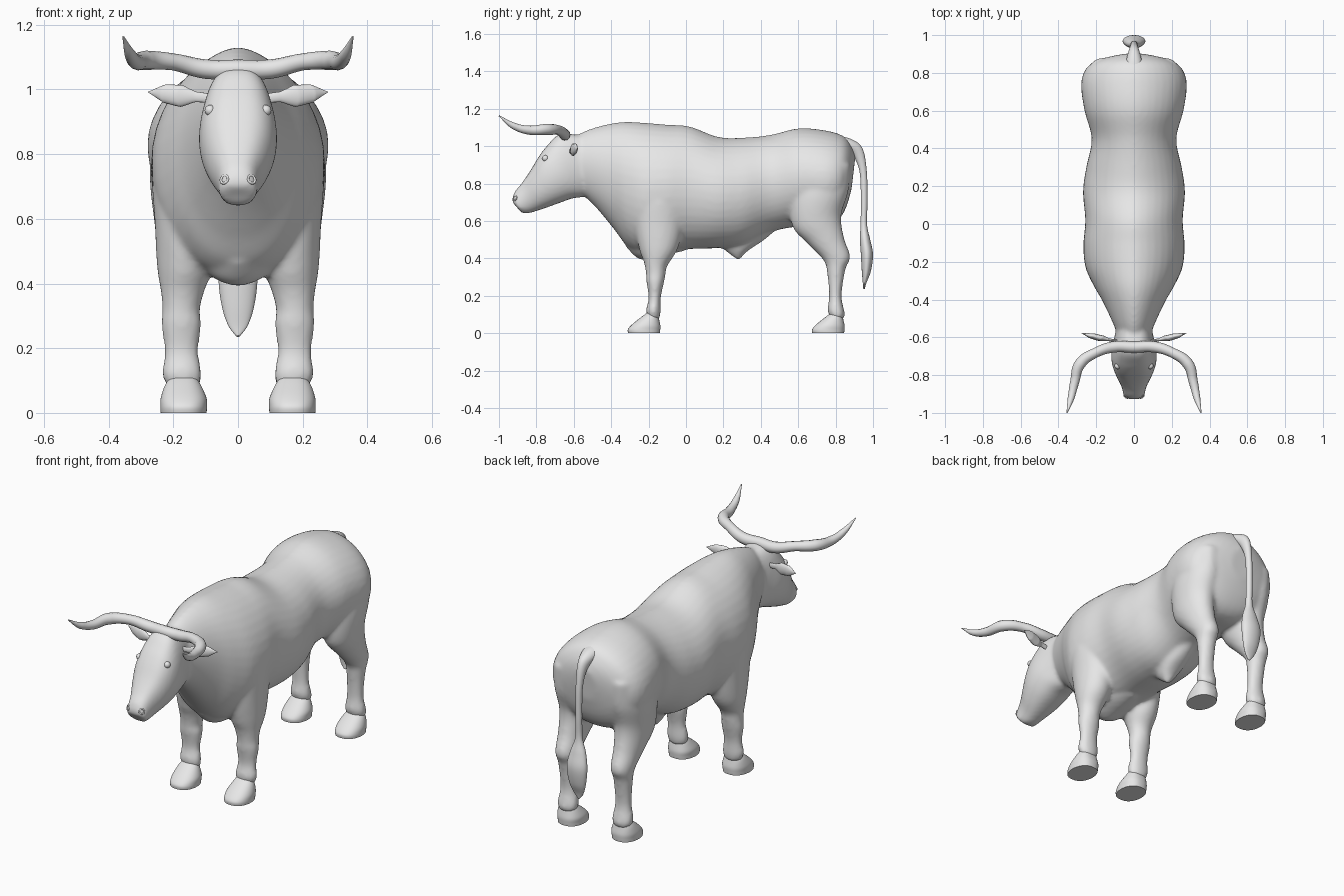
import bpy, bmesh, math

cube = bpy.data.objects.get("Cube")
if cube:
    bpy.data.objects.remove(cube, do_unlink=True)

hide = bpy.data.materials.new("pale_grey")
hide.use_nodes = True
hide.diffuse_color = (0.8, 0.8, 0.8, 1)
hide.node_tree.nodes["Principled BSDF"].inputs["Base Color"].default_value = (0.8, 0.8, 0.8, 1)

SIDES = 40
STEPS = 6


def activate(obj):
    bpy.ops.object.select_all(action="DESELECT")
    obj.select_set(True)
    bpy.context.view_layer.objects.active = obj


def finish(obj, name, angle=60):
    obj.name = name
    obj.data.materials.clear()
    obj.data.materials.append(hide)
    activate(obj)
    bpy.ops.object.shade_smooth_by_angle(angle=math.radians(angle))
    return obj


def smooth_path(stations):
    """Catmull-Rom resampling of the cross-section settings."""
    rows = [stations[0]] + stations + [stations[-1]]
    path = []
    for i in range(1, len(rows) - 2):
        for k in range(STEPS):
            t = k / STEPS
            path.append([b + t / 2 * (c - a + t * (2*a - 5*b + 4*c - d + t * (3*(b - c) + d - a)))
                         for a, b, c, d in zip(*rows[i - 1:i + 3])])
    return path + [list(stations[-1])]


def loft(name, stations, side=1, upper=1.0, lower=1.0, shift=0.0):
    """Skin rings; each has (y, z) of two opposite points, half width and x centre.
    Powers above one sharpen the ring's upper or lower half, below one square it."""
    bm = bmesh.new()
    rings = []
    for row in smooth_path([tuple(s) + (0,) * (6 - len(s)) for s in stations]):
        ya, za, yb, zb, width, x = row
        ring = []
        for k in range(SIDES):
            c = math.cos(math.tau * k / SIDES)
            s = math.sin(math.tau * k / SIDES)
            power = upper if s > 0 else lower
            across = math.copysign(abs(c) ** power, c) * width
            ring.append(bm.verts.new((side * x + across,
                                      shift + (ya + yb) / 2 + s * (ya - yb) / 2,
                                      (za + zb) / 2 + s * (za - zb) / 2)))
        rings.append(ring)
    for low, high in zip(rings, rings[1:]):
        for k in range(SIDES):
            j = (k + 1) % SIDES
            bm.faces.new((low[k], low[j], high[j], high[k]))
    bm.faces.new(rings[0])
    bm.faces.new(rings[-1])
    bmesh.ops.recalc_face_normals(bm, faces=bm.faces)
    mesh = bpy.data.meshes.new(name)
    bm.to_mesh(mesh)
    bm.free()
    obj = bpy.data.objects.new(name, mesh)
    bpy.context.collection.objects.link(obj)
    return finish(obj, name)


def tube(name, points):
    """Tapered round tube through points of x, y, z, radius."""
    curve = bpy.data.curves.new(name, "CURVE")
    curve.dimensions = "3D"
    curve.bevel_depth = 1
    curve.bevel_resolution = 4
    curve.use_fill_caps = True
    spline = curve.splines.new("BEZIER")
    spline.bezier_points.add(len(points) - 1)
    for knot, (x, y, z, r) in zip(spline.bezier_points, points):
        knot.co = (x, y, z)
        knot.radius = r
        knot.handle_left_type = knot.handle_right_type = "AUTO"
    obj = bpy.data.objects.new(name, curve)
    bpy.context.collection.objects.link(obj)
    activate(obj)
    bpy.ops.object.convert(target="MESH")
    return finish(bpy.context.object, name)


# Trunk from neck to rump, ridged along the back
trunk = loft("body", [
    (-.60, 1.05, -.55, .74, .09), (-.53, 1.085, -.47, .66, .122),
    (-.43, 1.115, -.38, .55, .168), (-.33, 1.13, -.31, .46, .217),
    (-.22, 1.125, -.23, .42, .258), (-.10, 1.115, -.12, .435, .268),
    (.02, 1.105, .02, .45, .258), (.17, 1.05, .17, .455, .27),
    (.30, 1.045, .30, .47, .253), (.45, 1.06, .45, .54, .224),
    (.60, 1.095, .60, .57, .262), (.74, 1.085, .74, .57, .28),
    (.84, 1.055, .81, .60, .252), (.885, 1.0, .855, .67, .18),
    (.905, .94, .885, .77, .07)], upper=1.15, lower=.92)

# Head, forehead to muzzle
head = loft("head", [
    (-.58, 1.06, -.50, .76, .09), (-.675, 1.065, -.55, .73, .106),
    (-.745, 1.0, -.61, .72, .12), (-.79, .94, -.68, .695, .117),
    (-.835, .865, -.75, .67, .097), (-.88, .80, -.81, .65, .071),
    (-.915, .757, -.85, .64, .060), (-.928, .72, -.88, .645, .057),
    (-.928, .70, -.90, .67, .035)], upper=.68, lower=.8)

# Keel of the chest, and belly sheath
brisket = loft("brisket", [
    (-.33, .57, -.32, .46, .04), (-.24, .54, -.245, .395, .10),
    (-.14, .54, -.14, .41, .11), (-.01, .54, -.01, .44, .07)], lower=1.2)
sheath = loft("sheath", [
    (.15, .50, .50, .57, .07), (.20, .45, .42, .50, .06),
    (.25, .41, .33, .44, .035), (.27, .395, .29, .395, .012)])

front_leg = [
    (-.25, .84, -.02, .84, .08, .16), (-.275, .72, -.01, .72, .094, .17),
    (-.275, .58, -.015, .58, .092, .165), (-.25, .45, -.045, .45, .085, .165),
    (-.225, .38, -.10, .36, .066, .172), (-.214, .32, -.11, .31, .058, .176),
    (-.212, .28, -.118, .27, .062, .175), (-.20, .19, -.135, .19, .053, .175),
    (-.213, .125, -.136, .11, .061, .173), (-.205, .085, -.145, .07, .048, .17)]
hind_leg = [
    (.60, .87, .88, .90, .09, .17), (.555, .72, .868, .76, .106, .167),
    (.57, .57, .83, .63, .09, .17), (.65, .48, .845, .51, .072, .172),
    (.735, .39, .878, .41, .058, .172), (.755, .32, .852, .34, .05, .172),
    (.765, .20, .832, .20, .046, .17), (.757, .125, .849, .105, .058, .17),
    (.77, .085, .838, .07, .048, .17)]
hoof = [
    (-.20, .115, -.15, .10, .042, .17), (-.235, .09, -.143, .07, .058, .17),
    (-.285, .05, -.137, .04, .071, .168), (-.31, .022, -.138, .015, .072, .168),
    (-.31, 0, -.14, 0, .071, .168)]

parts = [head, brisket, sheath]
for side, label in ((1, "left"), (-1, "right")):
    parts.append(loft(label + "_front_leg", front_leg, side))
    parts.append(loft(label + "_hind_leg", hind_leg, side))
    loft(label + "_front_hoof", hoof, side, upper=.8, lower=.8)
    loft(label + "_hind_hoof", hoof, side, upper=.8, lower=.8, shift=.985)

    # Flattened ear
    ear = tube(label + "_ear", [
        (side * .08, -.64, .972, .014), (side * .13, -.63, .977, .016),
        (side * .175, -.61, .98, .034), (side * .225, -.58, .987, .029),
        (side * .277, -.55, .992, .002)])
    ear.scale.y = .45
    ear.location.y = -.6 * (1 - ear.scale.y)

    # Eye
    bpy.ops.mesh.primitive_uv_sphere_add(segments=16, ring_count=10, radius=.017,
                                         location=(side * .086, -.752, .935))
    finish(bpy.context.object, label + "_eye")

    # Nostril rim
    bpy.ops.mesh.primitive_torus_add(major_radius=.013, minor_radius=.004,
                                     major_segments=16, minor_segments=8,
                                     location=(side * .042, -.914, .722),
                                     rotation=(math.radians(70), 0, side * .6))
    finish(bpy.context.object, label + "_nostril")

# Blend trunk, head and legs into one skin
activate(trunk)
for part in parts:
    part.select_set(True)
bpy.ops.object.join()
finish(trunk, "body", 180)
remesh = trunk.modifiers.new("skin", "REMESH")
remesh.mode = "VOXEL"
remesh.voxel_size = .011
remesh.use_smooth_shade = True
relax = trunk.modifiers.new("relax", "SMOOTH")
relax.factor = .5
relax.iterations = 8

# Horns in one sweep across the poll
horn = [(.10, -.65, 1.063, .030), (.20, -.68, 1.085, .026), (.285, -.74, 1.09, .030),
        (.315, -.84, 1.086, .024), (.333, -.92, 1.108, .018), (.355, -1, 1.163, .003)]
tube("horns", [(-x, y, z, r) for x, y, z, r in reversed(horn)]
     + [(0, -.652, 1.062, .030)] + horn)

# Tail with tuft
loft("tail", [
    (.80, .99, .80, 1.06, .055), (.87, .97, .89, 1.035, .038),
    (.905, .93, .945, .985, .025), (.93, .85, .967, .86, .018),
    (.935, .70, .97, .70, .018), (.933, .58, .968, .58, .02),
    (.93, .50, .985, .50, .045), (.935, .42, 1.0, .42, .06),
    (.94, .33, .988, .33, .05), (.945, .27, .965, .27, .03),
    (.945, .24, .955, .235, .006)])
